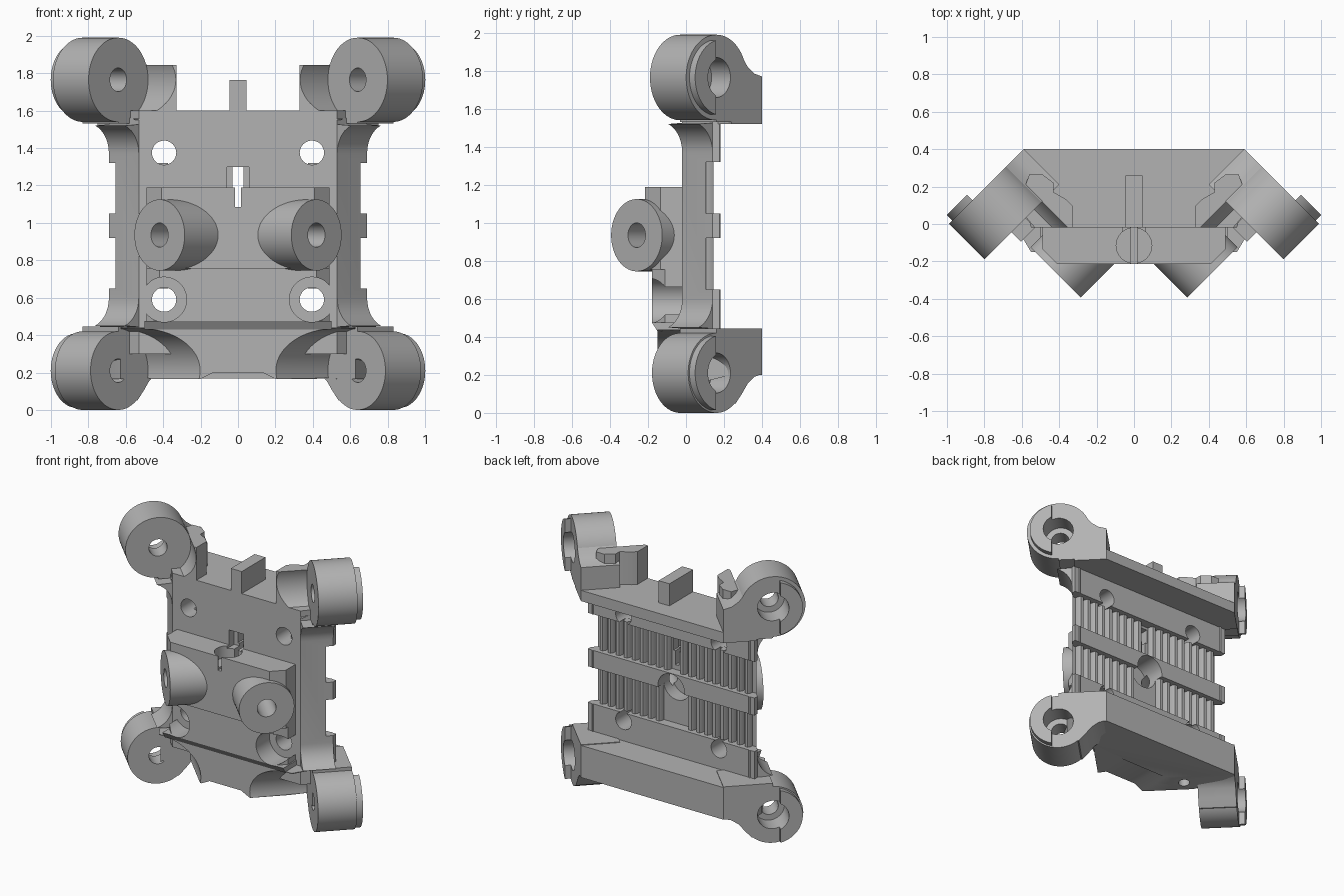
import bpy, bmesh, math

cube = bpy.data.objects.get("Cube")
if cube:
    bpy.data.objects.remove(cube)

GREY = (0.45, 0.45, 0.45, 1)
mat = bpy.data.materials.new("plain grey")
mat.use_nodes = True
mat.diffuse_color = GREY
mat.node_tree.nodes["Principled BSDF"].inputs["Base Color"].default_value = GREY

R2 = math.sqrt(2)
# Extrusion frames: profile (u, v) swept along w; "s" and "t" are the diagonals
FRAMES = {
    "x": lambda u, v, w, k: (w, u, v),
    "y": lambda u, v, w, k: (u, w, v),
    "z": lambda u, v, w, k: (u * k, v, w),
    "s": lambda u, v, w, k: (k * (w + u) / R2, (w - u) / R2, v),
    "t": lambda u, v, w, k: (k * (u + w) / R2, (u - w) / R2, v),
}


def add_prism(bm, pts, a, b, axis, k=1):
    f = FRAMES[axis]
    ends = [[bm.verts.new(f(u, v, w, k)) for u, v in pts] for w in (a, b)]
    bm.faces.new(ends[0])
    bm.faces.new(ends[1])
    n = len(pts)
    for i in range(n):
        j = (i + 1) % n
        bm.faces.new((ends[0][i], ends[0][j], ends[1][j], ends[1][i]))


def make(name, prisms):
    bm = bmesh.new()
    for p in prisms:
        add_prism(bm, *p)
    bmesh.ops.recalc_face_normals(bm, faces=bm.faces)
    mesh = bpy.data.meshes.new(name)
    bm.to_mesh(mesh)
    bm.free()
    mesh.materials.append(mat)
    ob = bpy.data.objects.new(name, mesh)
    bpy.context.collection.objects.link(ob)
    return ob


def circle(u, v, r, n=64):
    return [(u + r * math.cos(2 * math.pi * i / n), v + r * math.sin(2 * math.pi * i / n)) for i in range(n)]


def rect(u0, u1, v0, v1):
    return [(u0, v0), (u1, v0), (u1, v1), (u0, v1)]


def mirrored(half):
    return half + [(-u, v) for u, v in reversed(half)]


cutters, parts = [], []


def cutter(name, *prism):
    ob = make(name, [prism])
    ob.hide_render = True
    cutters.append(ob)
    return ob


def part(name, prisms, cuts=()):
    ob = make(name, prisms)
    parts.append((ob, list(cuts)))
    return ob


SIDES = (("left", 1), ("right", -1))
CORNERS = (("upper", 1.765, 0.225, 1), ("lower", 0.21, 0.21, -1))
T0, S0, S1 = 0.474, 0.431, 0.70      # corner boss axis and end planes
BELTS = ((1.05, 1.32), (0.65, 0.92))
MID_Z = 0.935

# Cutters: holes through the plate, slots and belt channels
plate_cuts, block_cuts, clear = [], [], {"upper": [], "lower": []}
for side, k in SIDES:
    for z in (1.375, 0.59):
        plate_cuts.append(cutter("screw_cut", circle(k * 0.395, z, 0.065, 32), -0.5, 0.5, "y"))
    block_cuts.append(cutter("screw_head_cut", circle(k * 0.395, 0.59, 0.12, 48), -0.5, -0.021, "y"))
    for level, zc, r, up in CORNERS:
        clear[level].append(cutter("clearance_cut", circle(T0, zc, 0.225), -0.1, S0, "s", k))
slots = [
    cutter("wide_slot_cut", rect(-0.03, 0.03, 1.19, 1.3), -0.5, 0.5, "y"),
    cutter("narrow_slot_cut", rect(-0.015, 0.015, 1.085, 1.2), -0.5, 0.5, "y"),
    cutter("slot_recess_cut", rect(-0.06, 0.06, 1.17, 1.3), -0.075, 0.04, "y"),
    cutter("round_pocket_cut", circle(0, -0.115, 0.095, 48), 1.1, 1.3, "z"),
]
back_hole = cutter("back_hole_cut", circle(0, MID_Z, 0.11, 48), -0.02, 0.4, "y")
belts = [cutter("belt_cut", rect(-0.9, 0.9, z0, z1), 0.105, 0.4, "y") for z0, z1 in BELTS]
notch = cutter("bottom_notch_cut", mirrored([(0.2, 0.1), (0.2, 0.165), (0.13, 0.2)]), -0.3, 0.1, "y")
drain = cutter("bottom_hole_cut", circle(-0.36, 0.12, 0.04, 32), 0.0, 0.35, "z")

# Main plate and diagonal side rails
part("main_plate", [(mirrored([(0.53, -0.02), (0.69, 0.14), (0.69, 0.175)]), 0.3, 1.56, "z")],
     plate_cuts + slots + belts + [back_hole])
arc = [math.radians(a) for a in range(0, 71, 10)]
rail = [(0.33, 0.44), (0.33, 1.53)]
rail += [(0.549 - 0.16 * math.cos(a), 1.37 + 0.16 * math.sin(a)) for a in reversed(arc)]
rail += [(0.549 - 0.16 * math.cos(a), 0.60 - 0.16 * math.sin(a)) for a in arc]
for side, k in SIDES:
    part(side + "_side_rail", [(rail, 0.361, 0.587, "s", k)], belts)

# Belt teeth on the back
teeth = []
for row, (z0, z1) in enumerate(BELTS):
    for i in range(-10, 11):
        x = i * 0.0667
        if abs(x) < (0.05, 0.12)[row] or abs(x) > 0.66:
            continue
        tooth = [(x - 0.026, 0.09), (x + 0.026, 0.09), (x + 0.024, 0.125),
                 (x + 0.012, 0.145), (x - 0.012, 0.145), (x - 0.024, 0.125)]
        teeth.append((tooth, z0, z1, "z"))
part("belt_teeth", teeth)

# Upper and lower cross bars
part("upper_bar", [(mirrored([(0.53, -0.02), (0.75, 0.24), (0.59, 0.4)]), 1.52, 1.6, "z")])
bar = part("lower_bar", [(mirrored([(0.55, -0.15), (0.7, 0.1), (0.75, 0.24), (0.59, 0.4)]), 0.165, 0.44, "z")],
           clear["lower"] + [notch, drain])
for v in bar.data.vertices:
    if v.co.y > 0.2 and v.co.z < 0.2:
        v.co.z = 0.2
part("top_tab", [(rect(-0.045, 0.045, 1.55, 1.765), -0.02, 0.26, "y")])

# Raised centre block: chamfered outline with stepped lower front
part("centre_block", [
    (mirrored([(0.41, -0.215), (0.49, -0.135), (0.49, 0.0)]), 0.755, 1.19, "z"),
], slots)
part("centre_block_lower", [
    (mirrored([(0.42, -0.18), (0.49, -0.11), (0.49, 0.0)]), 0.475, 0.755, "z"),
], block_cuts + plate_cuts)
part("centre_block_foot", [([(-0.18, 0.476), (-0.15, 0.43), (0.0, 0.43), (0.0, 0.476)], -0.5, 0.5, "x")],
     block_cuts)

# Corner bosses, webs, raised half rims and posts
for side, k in SIDES:
    for level, zc, r, up in CORNERS:
        tag = level + "_" + side
        bores = [cutter("bore_cut", circle(T0, zc, 0.063, 32), 0.2, 0.9, "s", k),
                 cutter("counterbore_cut", circle(T0, zc, 0.105, 48), 0.56, 0.9, "s", k)]
        part(tag + "_boss", [(circle(T0, zc, r, 96), S0, S1, "s", k)], bores)
        web = [(T0, -0.235), (0.134, -0.235), (0.134, 0.005), (0.19, 0.02),
               (0.24, 0.055), (0.28, 0.105), (0.33, 0.16), (T0, 0.16)]
        part(tag + "_web", [([(t, zc + up * d) for t, d in web], S0, S1, "s", k)], bores)
        a = math.acos(0.046 / 0.2)
        rim = [(T0 + 0.2 * math.cos(a * i / 16), zc + 0.2 * math.sin(a * i / 16)) for i in range(-16, 17)]
        part(tag + "_rim", [(rim, S1 - 0.02, 0.742, "s", k)], bores)
    post = [(0.33, -0.02), (0.33, 0.1), (0.36, 0.13), (0.43, 0.17), (0.43, 0.22),
            (0.49, 0.265), (0.56, 0.265), (0.6, 0.15), (0.55, -0.02)]
    part(side + "_post", [(post, 1.55, 1.845, "z", k)], clear["upper"])

    # Angled front boss
    bore = cutter("front_bore_cut", circle(0.113, MID_Z, 0.065, 32), 0.05, 0.6, "t", k)
    part(side + "_front_boss", [(circle(0.113, MID_Z, 0.19, 96), 0.15, 0.48, "t", k)], [bore])
    for ob, cuts in parts:
        if ob.name in ("main_plate", "centre_block"):
            cuts.append(bore)

# Apply the cuts, then shade
for ob, cuts in parts:
    for c in cuts:
        m = ob.modifiers.new("cut", "BOOLEAN")
        m.operation, m.solver, m.object = "DIFFERENCE", "EXACT", c
graph = bpy.context.evaluated_depsgraph_get()
graph.update()
baked = [(ob, bpy.data.meshes.new_from_object(ob.evaluated_get(graph))) for ob, _ in parts]
for ob, mesh in baked:
    ob.modifiers.clear()
    ob.data = mesh
    mesh.polygons.foreach_set("use_smooth", [True] * len(mesh.polygons))
    mesh.set_sharp_from_angle(angle=math.radians(30))
for c in cutters:
    bpy.data.objects.remove(c)
